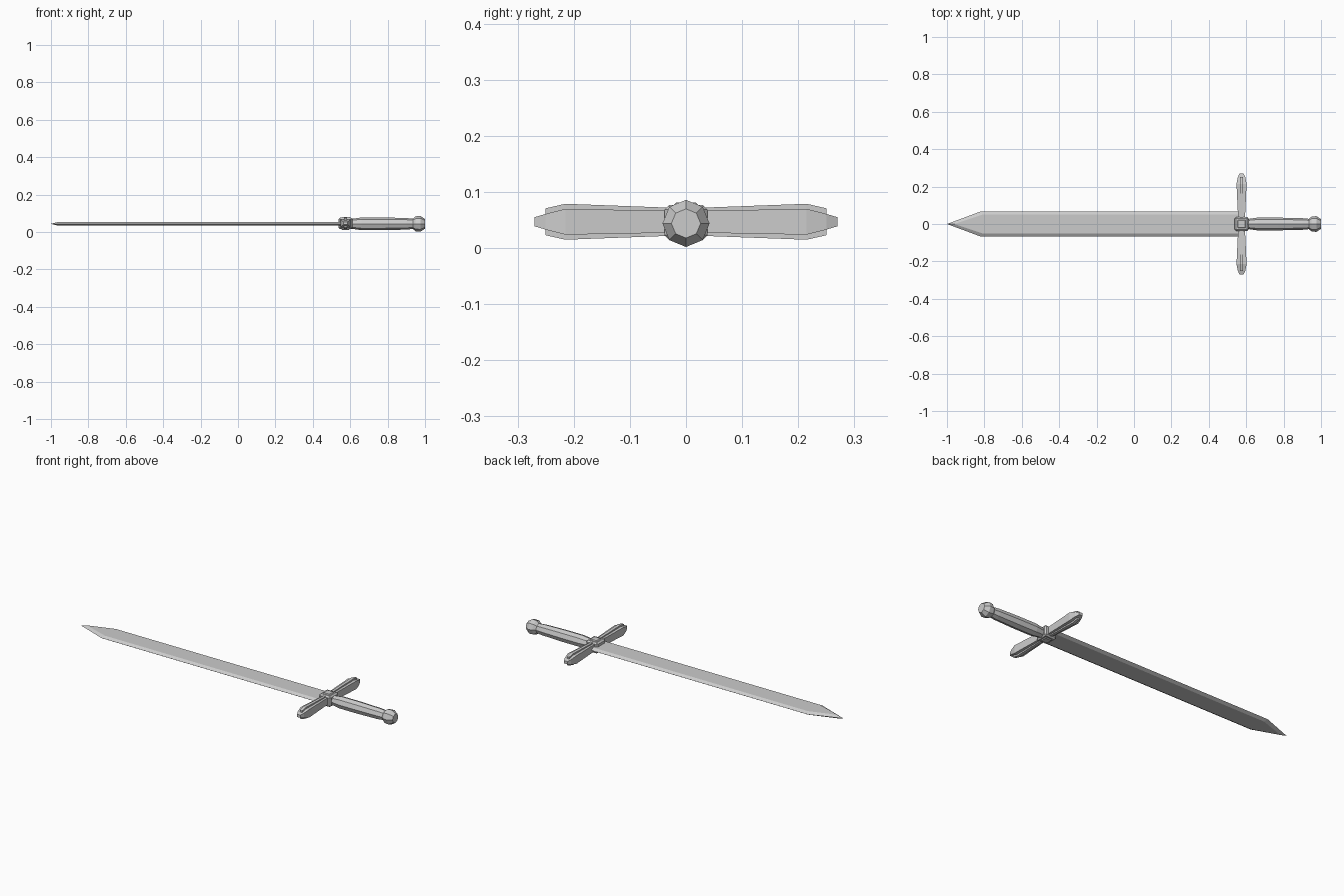
import bpy, bmesh, math

if "Cube" in bpy.data.objects:
    bpy.data.objects.remove(bpy.data.objects["Cube"])

ZC = 0.044   # height of the sword's long axis
GX = 0.575   # guard centre along x


def make(name, bm):
    bmesh.ops.recalc_face_normals(bm, faces=bm.faces)
    me = bpy.data.meshes.new(name)
    bm.to_mesh(me)
    bm.free()
    ob = bpy.data.objects.new(name, me)
    bpy.context.collection.objects.link(ob)
    return ob


def loft(name, rings):
    """Bridge equal-sized rings of points and cap both ends."""
    bm = bmesh.new()
    loops = [[bm.verts.new(p) for p in r] for r in rings]
    n = len(loops[0])
    for a, b in zip(loops, loops[1:]):
        for i in range(n):
            j = (i + 1) % n
            bm.faces.new((a[i], a[j], b[j], b[i]))
    bm.faces.new(loops[0])
    bm.faces.new(loops[-1])
    bmesh.ops.remove_doubles(bm, verts=bm.verts, dist=1e-5)
    return make(name, bm)


def octagon_turned(name, profile):
    """Eight-sided lathe along x from (x, radius) pairs."""
    return loft(name, [[(x, r * math.cos(k * math.pi / 4), ZC + r * math.sin(k * math.pi / 4))
                        for k in range(8)] for x, r in profile])


def guard_bar(name, side, stations):
    """Rectangular bar running along y from (y, half x, half z) stations."""
    return loft(name, [[(GX + sx * hx, side * y, ZC + 0.003 + sz * hz)
                        for sx, sz in ((-1, -1), (1, -1), (1, 1), (-1, 1))]
                       for y, hx, hz in stations])


def bevelled_box(name, centre, size, width):
    bm = bmesh.new()
    bmesh.ops.create_cube(bm, size=1)
    for v in bm.verts:
        v.co = [c + p * s for c, p, s in zip(centre, v.co, size)]
    bmesh.ops.bevel(bm, geom=bm.edges[:], offset=width, segments=1, affect='EDGES')
    return make(name, bm)


# Blade: flat faces with bevelled cutting edges meeting at the point
bm = bmesh.new()
edge = [bm.verts.new(p) for p in ((0.56, -0.067, ZC), (-0.82, -0.067, ZC), (-1, 0, ZC),
                                  (-0.82, 0.067, ZC), (0.56, 0.067, ZC))]
flats = []
for s in (1, -1):
    z = ZC + s * 0.01
    flat = [bm.verts.new(p) for p in ((0.56, -0.05, z), (-0.81, -0.05, z), (-0.96, 0, z),
                                      (-0.81, 0.05, z), (0.56, 0.05, z))]
    bm.faces.new(flat)
    for i in range(4):
        bm.faces.new((edge[i], edge[i + 1], flat[i + 1], flat[i]))
    flats.append(flat)
bm.faces.new((edge[0], flats[0][0], flats[0][4], edge[4], flats[1][4], flats[1][0]))
make("blade", bm)

# Crossguard arms: a broad bar with a taller thin rib through it
for side, label in ((1, "left"), (-1, "right")):
    guard_bar("guard_arm_" + label, side,
              [(0, 0.017, 0.019), (0.215, 0.027, 0.023), (0.25, 0.020, 0.014), (0.27, 0.011, 0.008)])
    guard_bar("guard_rib_" + label, side,
              [(0, 0.007, 0.024), (0.215, 0.009, 0.032), (0.25, 0.007, 0.024)])

# Guard block with raised panels above and below
bevelled_box("guard_block", (GX, 0, ZC + 0.002), (0.074, 0.076, 0.062), 0.008)
bevelled_box("guard_panel", (GX, 0, ZC + 0.002), (0.044, 0.044, 0.07), 0.004)

# Grip and pommel
octagon_turned("grip", [(0.60, 0.026), (0.625, 0.029), (0.66, 0.034), (0.77, 0.034),
                        (0.90, 0.031), (0.95, 0.026)])
octagon_turned("pommel", [(0.935, 0.028), (0.95, 0.040), (0.975, 0.042), (1.0, 0.026)])
